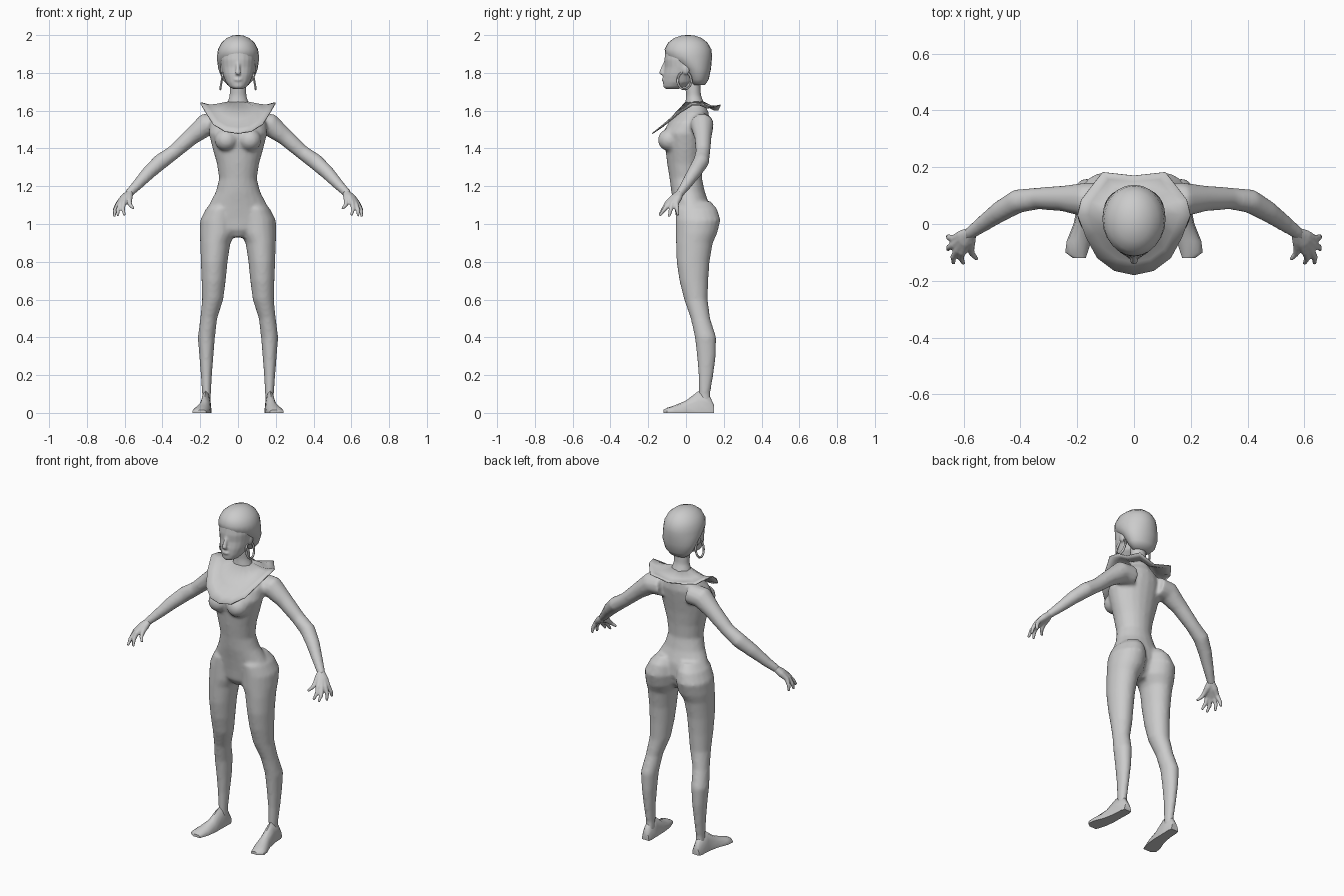
import bpy, bmesh, math
from mathutils import Vector

grey = bpy.data.materials.new("plain grey")
grey.diffuse_color = (0.6, 0.6, 0.6, 1)


def loft(bm, rings):
    """Skin a list of equal-length point rings and cap both ends."""
    vs = [[bm.verts.new(p) for p in r] for r in rings]
    n = len(vs[0])
    for a, b in zip(vs, vs[1:]):
        for i in range(n):
            bm.faces.new((a[i], a[(i + 1) % n], b[(i + 1) % n], b[i]))
    bm.faces.new(vs[0])
    bm.faces.new(vs[-1])


def slices(bm, table, n=20, side=1):
    """Loft of level ellipses given as z, x0, x1, y0, y1."""
    rings = []
    for z, x0, x1, y0, y1 in table:
        rings.append([(side * ((x0 + x1) / 2 + (x1 - x0) / 2 * math.cos(2 * math.pi * i / n)),
                       (y0 + y1) / 2 + (y1 - y0) / 2 * math.sin(2 * math.pi * i / n), z)
                      for i in range(n)])
    loft(bm, rings)


def tube(bm, path, n=12, side=1):
    """Round limb along points given as x, y, z, radius."""
    pts = [Vector((side * p[0], p[1], p[2])) for p in path]
    rings = []
    for i, p in enumerate(pts):
        t = (pts[min(i + 1, len(pts) - 1)] - pts[max(i - 1, 0)]).normalized()
        u = t.cross(Vector((0, 1, 0.3))).normalized()
        v = t.cross(u)
        r = path[i][3]
        rings.append([p + r * (u * math.cos(2 * math.pi * k / n) + v * math.sin(2 * math.pi * k / n))
                      for k in range(n)])
    loft(bm, rings)


def ball(bm, centre, size):
    made = bmesh.ops.create_uvsphere(bm, u_segments=16, v_segments=10, radius=1)["verts"]
    for v in made:
        v.co = Vector([c + s * k for c, s, k in zip(centre, size, v.co)])


def finish(name, bm, voxel=0, smooth=0, angle=60):
    bmesh.ops.recalc_face_normals(bm, faces=bm.faces)
    me = bpy.data.meshes.new(name)
    bm.to_mesh(me)
    bm.free()
    ob = bpy.data.objects.new(name, me)
    bpy.context.collection.objects.link(ob)
    me.materials.append(grey)
    bpy.ops.object.select_all(action="DESELECT")
    ob.select_set(True)
    bpy.context.view_layer.objects.active = ob
    bpy.ops.object.shade_smooth_by_angle(angle=math.radians(angle))
    if voxel:
        me.shade_smooth()
        rm = ob.modifiers.new("blend", "REMESH")
        rm.mode, rm.voxel_size, rm.use_smooth_shade = "VOXEL", voxel, True
        sm = ob.modifiers.new("relax", "SMOOTH")
        sm.factor, sm.iterations = 0.5, smooth
    return ob


# Body: torso, neck, bust, legs and arms blended into one skin
bm = bmesh.new()
torso = [(0.93, 0.05, -0.02, 0.08), (0.97, 0.13, -0.045, 0.11), (1.03, 0.185, -0.052, 0.13),
         (1.10, 0.155, -0.064, 0.125), (1.17, 0.118, -0.078, 0.1), (1.24, 0.1, -0.087, 0.085),
         (1.32, 0.112, -0.1, 0.09), (1.40, 0.135, -0.11, 0.1), (1.48, 0.155, -0.125, 0.115),
         (1.54, 0.15, -0.09, 0.125), (1.59, 0.11, -0.04, 0.12), (1.63, 0.06, -0.005, 0.1),
         (1.68, 0.045, 0, 0.08), (1.78, 0.045, -0.01, 0.075)]
slices(bm, [(z, -w, w, f, b) for z, w, f, b in torso])
leg = [(1.12, 0.03, 0.13, -0.03, 0.13), (1.08, 0.012, 0.17, -0.055, 0.165), (1.02, 0.006, 0.2, -0.055, 0.183),
       (0.95, 0.012, 0.203, -0.055, 0.165), (0.9, 0.04, 0.2, -0.053, 0.142), (0.8, 0.055, 0.197, -0.05, 0.125),
       (0.7, 0.065, 0.193, -0.035, 0.118), (0.6, 0.078, 0.19, -0.01, 0.115), (0.5, 0.11, 0.2, 0.025, 0.128),
       (0.4, 0.122, 0.213, 0.047, 0.16), (0.3, 0.13, 0.205, 0.058, 0.158), (0.2, 0.138, 0.197, 0.066, 0.145),
       (0.1, 0.143, 0.19, 0.068, 0.128), (0.04, 0.143, 0.19, 0.07, 0.135)]
arm = [(0.09, 0.085, 1.53, 0.06), (0.17, 0.085, 1.525, 0.062), (0.25, 0.09, 1.46, 0.046),
       (0.34, 0.09, 1.38, 0.039), (0.41, 0.08, 1.33, 0.043), (0.47, 0.045, 1.275, 0.038),
       (0.54, -0.005, 1.2, 0.028), (0.585, -0.038, 1.155, 0.022)]
for s in (1, -1):
    slices(bm, leg, side=s)
    tube(bm, arm, side=s)
    ball(bm, (s * 0.062, -0.085, 1.445), (0.062, 0.065, 0.06))
finish("body", bm, 0.01, 5)

# Hands: each finger runs from the wrist over its knuckle to the tip
fingers = [((0.635, -0.052, 1.108), (0.655, -0.042, 1.045)), ((0.634, -0.074, 1.105), (0.655, -0.09, 1.038)),
           ((0.622, -0.092, 1.106), (0.636, -0.14, 1.043)), ((0.605, -0.1, 1.11), (0.6, -0.14, 1.047)),
           ((0.575, -0.085, 1.12), (0.552, -0.125, 1.08))]
for s, label in ((1, "left"), (-1, "right")):
    bm = bmesh.new()
    for k, t in fingers:
        mid = [(a + b) / 2 for a, b in zip(k, t)]
        mid[0] += 0.007
        tube(bm, [(0.572, -0.028, 1.168, 0.018), (*[(a + b) / 2 for a, b in zip(k, (0.578, -0.03, 1.165))], 0.02),
                  (*k, 0.014), (*mid, 0.011), (*t, 0.007)], 10, s)
    finish(label + "_hand", bm, 0.005, 3)

# Feet: flat soles, splayed towards the toes
foot = [(0.147, 0.145, 0.19, 0.045), (0.125, 0.14, 0.197, 0.09), (0.065, 0.142, 0.2, 0.115),
        (0.0, 0.143, 0.213, 0.065), (-0.06, 0.15, 0.237, 0.04), (-0.1, 0.163, 0.242, 0.027),
        (-0.12, 0.17, 0.215, 0.016)]
for s, label in ((1, "left"), (-1, "right")):
    bm = bmesh.new()
    rings = []
    for y, x0, x1, h in foot:
        ring = [(s * x0, y, 0), (s * x1, y, 0)]
        for k in range(7):
            a = math.pi * k / 6
            ring.append((s * ((x0 + x1) / 2 + (x1 - x0) / 2 * math.cos(a)), y, 0.008 + (h - 0.008) * math.sin(a)))
        rings.append(ring)
    loft(bm, rings)
    finish(label + "_foot", bm, angle=50)

# Collar: wide bowl sheet, low at the front with pointed shoulders
half = [(0, -0.18, 1.482), (0.07, -0.165, 1.493), (0.13, -0.12, 1.53), (0.168, -0.05, 1.59),
        (0.198, 0.03, 1.643), (0.185, 0.085, 1.642), (0.155, 0.125, 1.622), (0.11, 0.182, 1.632), (0, 0.17, 1.607)]
rim = [Vector(p) for p in half] + [Vector((-x, y, z)) for x, y, z in half[-2:0:-1]]
bm = bmesh.new()
rows = []
for f, drop in ((1, 0), (0.75, 0.012), (0.5, 0.012), (0, 0)):
    row = []
    for p in rim:
        d = Vector((p.x, p.y - 0.045, 0)).normalized()
        neck = Vector((d.x * 0.045, 0.045 + d.y * 0.045, 1.65))
        row.append(bm.verts.new(neck.lerp(p, f) - Vector((0, 0, drop))))
    rows.append(row)
for a, b in zip(rows, rows[1:]):
    for i in range(len(rim)):
        j = (i + 1) % len(rim)
        bm.faces.new((a[i], a[j], b[j], b[i]))
collar = finish("collar", bm)
collar.modifiers.new("thickness", "SOLIDIFY").thickness = 0.006

# Face: jaw, cheeks, nose, lips and ears
bm = bmesh.new()
face = [(1.715, 0.025, -0.108, -0.04), (1.725, 0.045, -0.12, 0.0), (1.75, 0.064, -0.122, 0.04),
        (1.79, 0.079, -0.12, 0.06), (1.83, 0.088, -0.113, 0.08), (1.87, 0.092, -0.115, 0.08),
        (1.92, 0.088, -0.108, 0.08), (1.96, 0.06, -0.07, 0.06)]
slices(bm, [(z, -w, w, f, b) for z, w, f, b in face])
tube(bm, [(0, -0.108, 1.86, 0.008), (0, -0.122, 1.825, 0.011), (0, -0.13, 1.8, 0.015), (0, -0.115, 1.79, 0.01)])
ball(bm, (0, -0.116, 1.764), (0.024, 0.013, 0.01))
for s in (1, -1):
    ball(bm, (s * 0.083, 0.0, 1.82), (0.012, 0.02, 0.03))
finish("face", bm, 0.006, 4)

# Hair: smooth short cap, swept back over the ears
bm = bmesh.new()
hair = [(1.735, 0.055, 0.03, 0.1), (1.765, 0.083, 0.012, 0.12), (1.82, 0.104, -0.02, 0.132),
        (1.86, 0.11, -0.075, 0.136), (1.89, 0.111, -0.108, 0.138), (1.925, 0.106, -0.113, 0.134),
        (1.96, 0.088, -0.095, 0.114), (1.985, 0.058, -0.062, 0.082), (1.997, 0.03, -0.025, 0.047),
        (2.0, 0.008, 0.0, 0.02)]
slices(bm, [(z, -w, w, f, b) for z, w, f, b in hair], 24)
finish("hair", bm, angle=80)

# Hoop earrings hanging below the ears
for s, label in ((1, "left"), (-1, "right")):
    bm = bmesh.new()
    rings = []
    for i in range(25):
        a = 2 * math.pi * i / 24
        c, d = math.cos(a), math.sin(a)
        rings.append([(s * (0.086 - 0.008 * d + 0.006 * math.sin(b)), -0.008 + c * (0.036 + 0.006 * math.cos(b)),
                       1.76 + d * (0.046 + 0.006 * math.cos(b))) for b in [k * math.pi / 3 for k in range(6)]])
    loft(bm, rings)
    finish(label + "_earring", bm)
